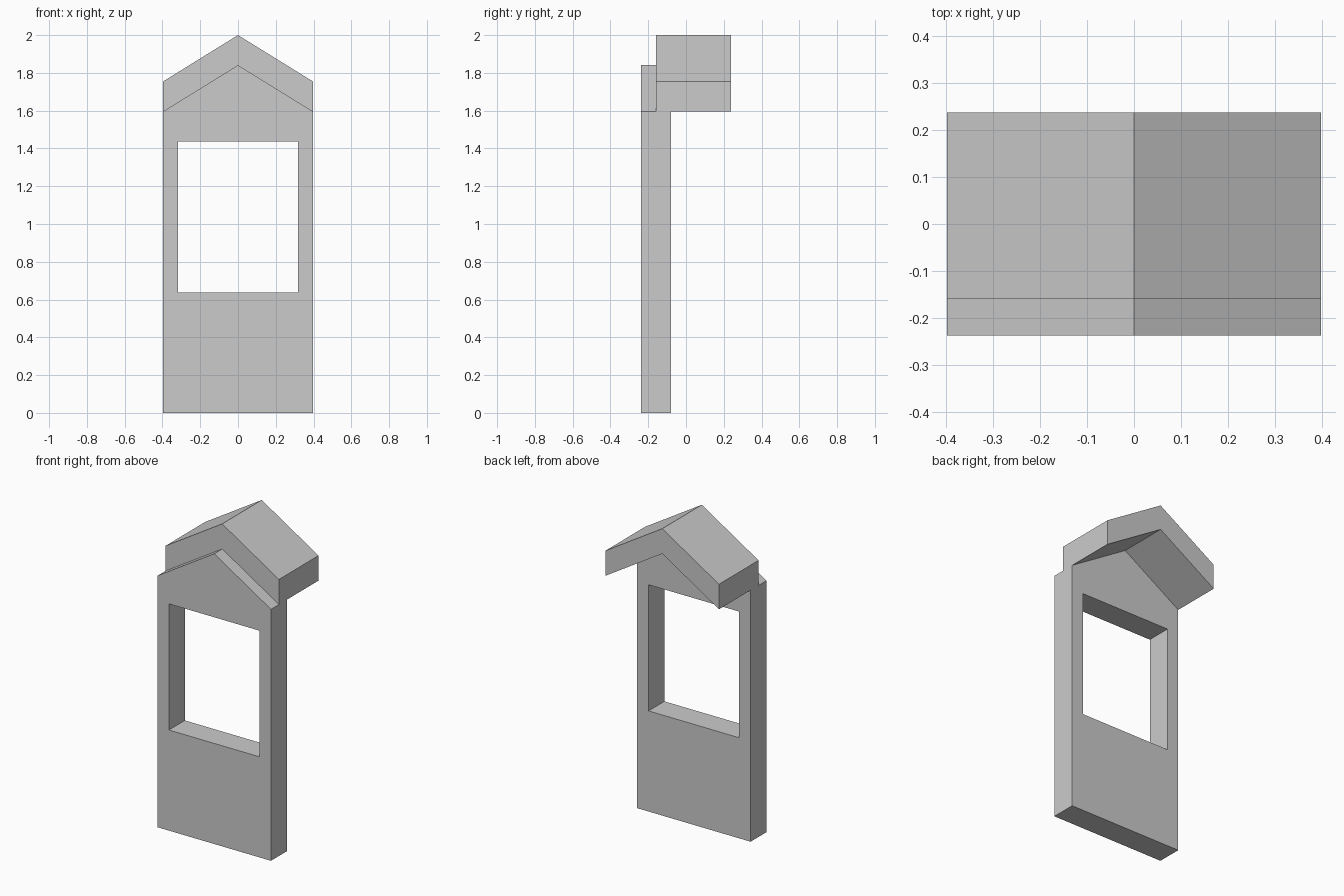
import bpy
import bmesh

cube = bpy.data.objects.get("Cube")
if cube:
    bpy.data.objects.remove(cube, do_unlink=True)

HALF = 0.398       # half width
EAVE, APEX = 1.595, 1.841
THICK = 0.159      # roof thickness, also wall depth
FRONT, BACK = -0.238, 0.238

grey = bpy.data.materials.new("plain grey")
grey.use_nodes = True
grey.diffuse_color = (0.6, 0.6, 0.6, 1)
grey.node_tree.nodes["Principled BSDF"].inputs["Base Color"].default_value = grey.diffuse_color


def prism(name, profile, y0, y1):
    """Extrude an x-z profile from y0 back to y1."""
    bm = bmesh.new()
    face = bm.faces.new([bm.verts.new((x, y0, z)) for x, z in profile])
    new = bmesh.ops.extrude_face_region(bm, geom=[face], use_keep_orig=True)["geom"]
    bmesh.ops.translate(bm, vec=(0, y1 - y0, 0),
                        verts=[v for v in new if isinstance(v, bmesh.types.BMVert)])
    bmesh.ops.recalc_face_normals(bm, faces=bm.faces)
    mesh = bpy.data.meshes.new(name)
    bm.to_mesh(mesh)
    bm.free()
    mesh.materials.append(grey)
    obj = bpy.data.objects.new(name, mesh)
    bpy.context.collection.objects.link(obj)
    return obj


# Gabled wall
wall = prism("gable_wall", [(-HALF, 0), (HALF, 0), (HALF, EAVE), (0, APEX), (-HALF, EAVE)],
             FRONT, FRONT + THICK)

# Window opening cut through the wall
cutter = prism("window_cutter", [(-0.318, 0.638), (0.318, 0.638), (0.318, 1.438), (-0.318, 1.438)],
               FRONT - 0.1, FRONT + THICK + 0.1)
cut = wall.modifiers.new("window_opening", "BOOLEAN")
cut.operation = "DIFFERENCE"
cut.solver = "EXACT"
cut.object = cutter

# Apply the cut and discard the cutter
bpy.context.view_layer.objects.active = wall
bpy.ops.object.modifier_apply(modifier=cut.name)
bpy.data.objects.remove(cutter, do_unlink=True)

# Roof resting on the gable, overhanging to the back
prism("pitched_roof", [(-HALF, EAVE), (0, APEX), (HALF, EAVE),
                       (HALF, EAVE + THICK), (0, APEX + THICK), (-HALF, EAVE + THICK)],
      FRONT + THICK / 2, BACK)
